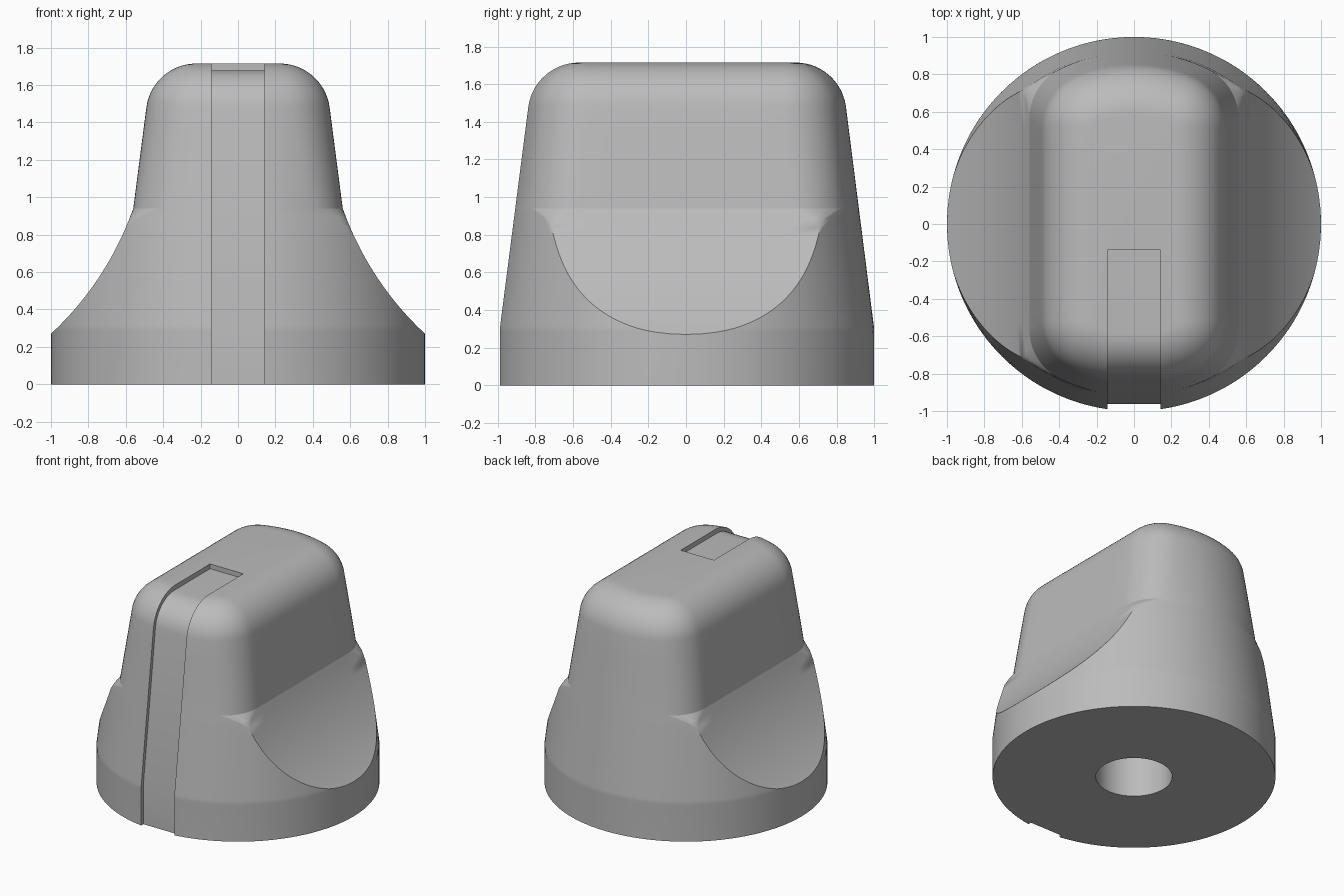
import bpy, bmesh
from math import sin, cos, pi, sqrt, atan2, radians

cube = bpy.data.objects.get("Cube")
if cube:
    bpy.data.objects.remove(cube)

grey = bpy.data.materials.new("plain grey")
grey.use_nodes = True
colour = (0.5, 0.5, 0.5, 1)
grey.diffuse_color = colour
grey.node_tree.nodes["Principled BSDF"].inputs["Base Color"].default_value = colour

TOP, SHOULDER, CREASE, LIP, BASE = 1.715, 1.48, 0.94, 0.27, 0.3
TILT = radians(7.3)
ROUND = (TOP - SHOULDER) / (1 - sin(TILT))
CORNER = 0.3


def cone_radius(z):
    return 1 - 0.15 * max(0, z - BASE) / (SHOULDER - BASE)


def make_object(name, bm):
    bmesh.ops.recalc_face_normals(bm, faces=bm.faces)
    mesh = bpy.data.meshes.new(name)
    bm.to_mesh(mesh)
    bm.free()
    obj = bpy.data.objects.new(name, mesh)
    mesh.materials.append(grey)
    bpy.context.collection.objects.link(obj)
    return obj


def section(width, radius, fillet):
    """Circle clipped by two flats, with rounded corners."""
    fillet = min(fillet, width)
    yc = sqrt(max(0, (radius - fillet) ** 2 - (width - fillet) ** 2))
    turn = atan2(yc, width - fillet)
    quarter = [(width, yc * i / 4) for i in range(4)]
    quarter += [(width - fillet + fillet * cos(turn * i / 10),
                 yc + fillet * sin(turn * i / 10)) for i in range(10)]
    for i in range(25):
        a = turn + (pi / 2 - turn) * i / 24
        quarter.append((radius * cos(a), radius * sin(a)))
    half = quarter + [(-x, y) for x, y in quarter[-2::-1]]
    return half + [(x, -y) for x, y in half[-2:0:-1]]


# Levels of the body: base, scooped sides, straight grip, rounded top
levels = [(0, 1, 1, 0)]
for i in range(25):
    t = (i / 24) ** 1.6
    x = (1 - t) ** 2 + 2 * t * (1 - t) * 0.70 + t * t * 0.56
    z = (1 - t) ** 2 * LIP + 2 * t * (1 - t) * 0.55 + t * t * CREASE
    taper = max(0, (z - 0.86) / (CREASE - 0.86))
    radius = cone_radius(z)
    levels.append((z, min(x, radius), radius, CORNER * taper))
for i in range(1, 5):
    t = i / 4
    z = CREASE + (SHOULDER - CREASE) * t
    levels.append((z, 0.56 - 0.07 * t, cone_radius(z), CORNER))
for i in range(1, 15):
    a = TILT + (pi / 2 - TILT) * i / 14
    inset = ROUND * (cos(TILT) - cos(a))
    z = SHOULDER + ROUND * (sin(a) - sin(TILT))
    levels.append((z, 0.49 - inset, 0.85 - inset, CORNER - inset))

bm = bmesh.new()
rings = [[bm.verts.new((x, y, z)) for x, y in section(w, r, f)]
         for z, w, r, f in levels]
for low, high in zip(rings, rings[1:]):
    for i in range(len(low)):
        j = (i + 1) % len(low)
        bm.faces.new((low[i], low[j], high[j], high[i]))
bm.faces.new(rings[0][::-1])
bm.faces.new(rings[-1])
bmesh.ops.remove_doubles(bm, verts=bm.verts, dist=0.0004)
knob = make_object("knob_body", bm)

# Pointer groove running up the front and onto the top
GAP = 0.037
path = [(-1.2, -0.1), (GAP - 1, -0.1), (GAP - 1, BASE)]
for i in range(13):
    a = TILT + (pi / 2 - TILT) * i / 12
    r = ROUND - GAP
    path.append((-0.85 + ROUND * cos(TILT) - r * cos(a), TOP - ROUND + r * sin(a)))
path += [(-0.14, TOP - GAP), (-0.14, 1.9), (-1.2, 1.9)]
bm = bmesh.new()
face = bm.faces.new([bm.verts.new((-0.143, y, z)) for y, z in path])
side = bmesh.ops.extrude_face_region(bm, geom=[face])["geom"]
bmesh.ops.translate(bm, vec=(0.286, 0, 0),
                    verts=[v for v in side if isinstance(v, bmesh.types.BMVert)])
groove = make_object("groove_cutter", bm)

# Shaft hole in the underside
bm = bmesh.new()
bmesh.ops.create_cone(bm, cap_ends=True, segments=64, radius1=0.27,
                      radius2=0.27, depth=1.6)
hole = make_object("hole_cutter", bm)

bpy.context.view_layer.objects.active = knob
for cutter in (groove, hole):
    mod = knob.modifiers.new("cut", "BOOLEAN")
    mod.operation, mod.solver, mod.object = "DIFFERENCE", "EXACT", cutter
    bpy.ops.object.modifier_apply(modifier=mod.name)
    bpy.data.objects.remove(cutter)

bpy.ops.object.select_all(action="DESELECT")
knob.select_set(True)
bpy.ops.object.shade_smooth_by_angle(angle=radians(11))
